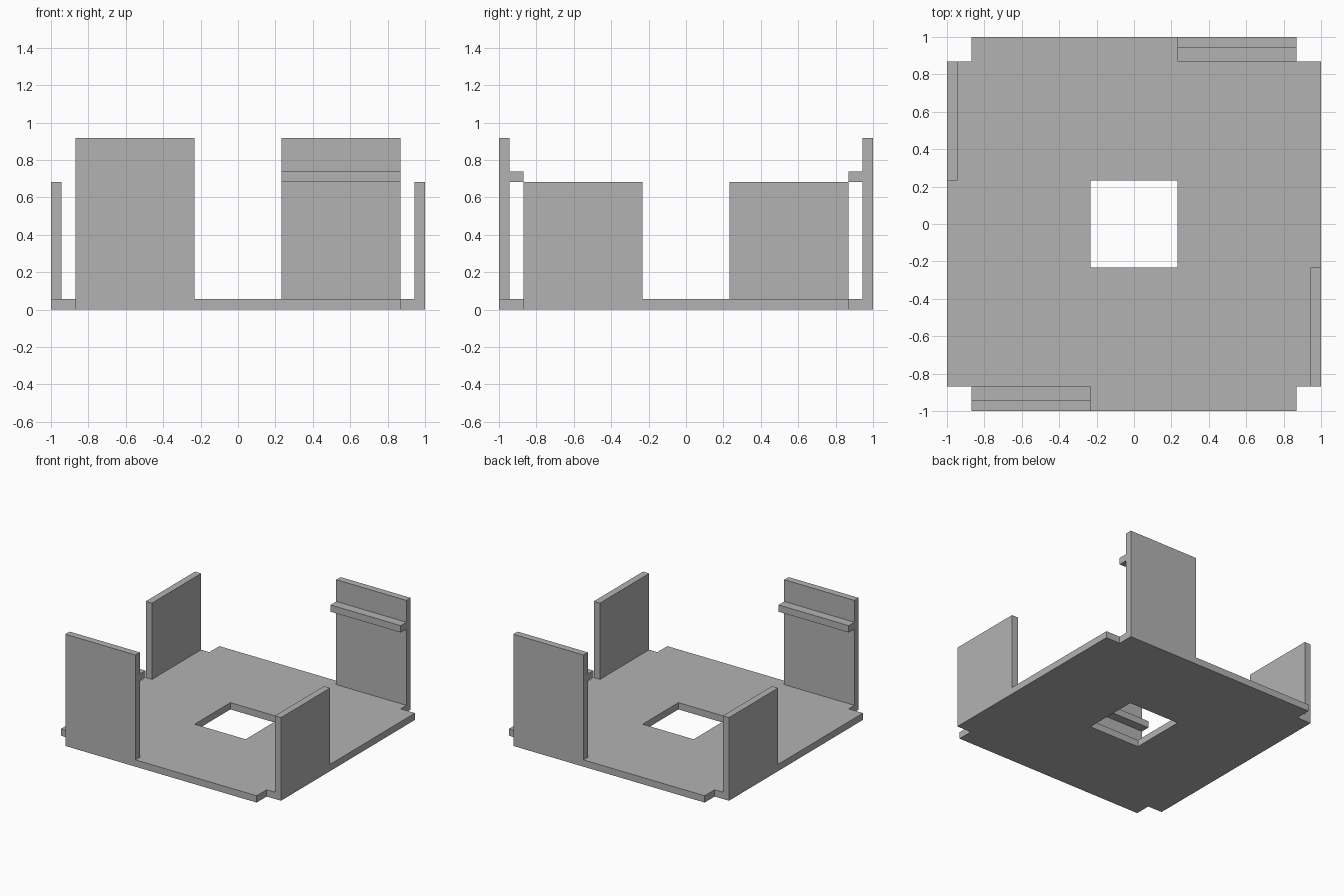
import bpy
import bmesh
from mathutils import Matrix
from math import pi

cube = bpy.data.objects.get("Cube")
if cube:
    bpy.data.objects.remove(cube, do_unlink=True)

HALF = 1.0        # half width of the tray
NOTCH = 0.87      # where the corner notches start
HOLE = 0.232      # half width of the centre opening
T = 0.056         # sheet thickness
TALL, LOW = 0.918, 0.683

grey = bpy.data.materials.new("plain grey")
grey.use_nodes = True
colour = (0.45, 0.45, 0.45, 1)
grey.diffuse_color = colour
grey.node_tree.nodes["Principled BSDF"].inputs["Base Color"].default_value = colour


def finish(name, bm):
    bmesh.ops.recalc_face_normals(bm, faces=bm.faces)
    mesh = bpy.data.meshes.new(name)
    bm.to_mesh(mesh)
    bm.free()
    mesh.materials.append(grey)
    obj = bpy.data.objects.new(name, mesh)
    bpy.context.collection.objects.link(obj)
    return obj


def extrude_profile(name, points, x0, x1, turn):
    """Closed (y, z) profile swept along x, then turned about z."""
    bm = bmesh.new()
    face = bm.faces.new([bm.verts.new((x0, y, z)) for y, z in points])
    swept = bmesh.ops.extrude_face_region(bm, geom=[face], use_keep_orig=True)
    moved = [g for g in swept["geom"] if isinstance(g, bmesh.types.BMVert)]
    bmesh.ops.translate(bm, verts=moved, vec=(x1 - x0, 0, 0))
    bm.transform(Matrix.Rotation(turn, 4, "Z"))
    return finish(name, bm)


# Base plate: a grid of cells without its corners and centre, thickened
stops = [-HALF, -NOTCH, -HOLE, HOLE, NOTCH, HALF]
bm = bmesh.new()
for i in range(5):
    for j in range(5):
        if (i in (0, 4) and j in (0, 4)) or (i == 2 and j == 2):
            continue
        corners = [(i, j), (i + 1, j), (i + 1, j + 1), (i, j + 1)]
        bm.faces.new([bm.verts.new((stops[a], stops[b], 0)) for a, b in corners])
bmesh.ops.remove_doubles(bm, verts=bm.verts, dist=0.001)
top = bmesh.ops.extrude_face_region(bm, geom=bm.faces[:], use_keep_orig=True)
bmesh.ops.translate(bm, vec=(0, 0, T),
                    verts=[g for g in top["geom"] if isinstance(g, bmesh.types.BMVert)])
finish("base_plate", bm)

# Wall profiles: a tall one with an inner ledge, and a plain low one
inner = -HALF + T
tall_wall = [(-HALF, T), (inner, T), (inner, LOW), (-NOTCH, LOW),
             (-NOTCH, LOW + T), (inner, LOW + T), (inner, TALL), (-HALF, TALL)]
low_wall = [(-HALF, T), (inner, T), (inner, LOW), (-HALF, LOW)]

# Each wall covers one end of its side; the opposite wall is a half turn away
for name, profile, turn in (("front_wall", tall_wall, 0),
                            ("left_wall", low_wall, pi / 2),
                            ("back_wall", tall_wall, pi),
                            ("right_wall", low_wall, -pi / 2)):
    extrude_profile(name, profile, -NOTCH, -HOLE, turn)
